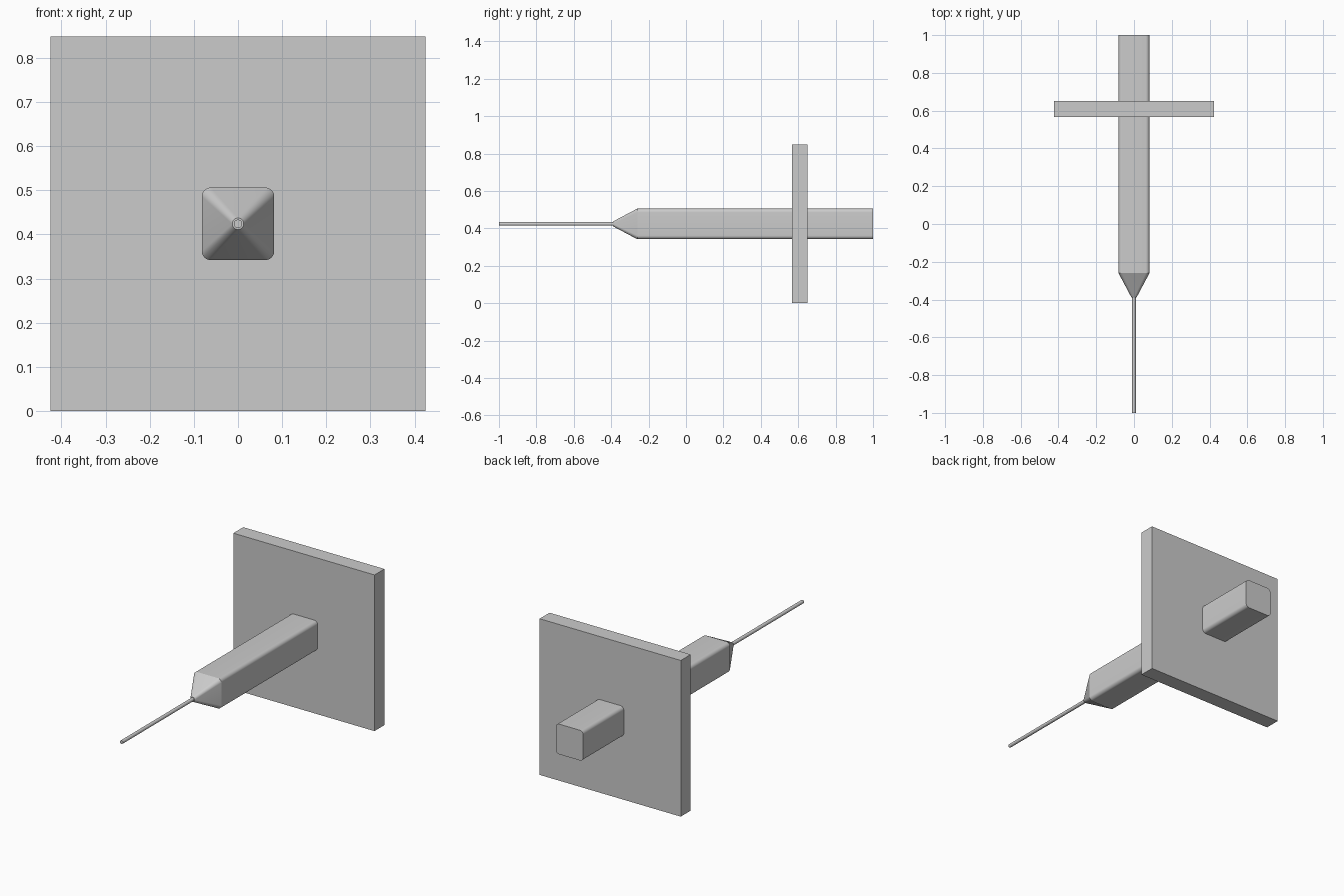
import bpy, bmesh, math

if "Cube" in bpy.data.objects:
    bpy.data.objects.remove(bpy.data.objects["Cube"])

CZ = 0.424  # height of the long axis


def ring(bm, y, half, radius, seg=8):
    """Rounded-square loop in the XZ plane; radius close to half gives a circle."""
    verts = []
    for q in range(4):
        mid = math.radians(45 + 90 * q)
        cx = math.copysign(half - radius, math.cos(mid))
        cz = math.copysign(half - radius, math.sin(mid))
        for i in range(seg + 1):
            a = math.radians(90 * q + 90 * i / seg)
            verts.append(bm.verts.new((cx + radius * math.cos(a), y,
                                       CZ + cz + radius * math.sin(a))))
    return verts


def loft(name, sections):
    """Skin a list of (y, half width, corner radius) and cap both ends."""
    bm = bmesh.new()
    rings = [ring(bm, *s) for s in sections]
    n = len(rings[0])
    for a, b in zip(rings, rings[1:]):
        for i in range(n):
            j = (i + 1) % n
            bm.faces.new((a[i], a[j], b[j], b[i]))
    bm.faces.new(rings[0])
    bm.faces.new(rings[-1])
    bmesh.ops.recalc_face_normals(bm, faces=bm.faces)
    mesh = bpy.data.meshes.new(name)
    bm.to_mesh(mesh)
    bm.free()
    obj = bpy.data.objects.new(name, mesh)
    bpy.context.collection.objects.link(obj)
    bpy.ops.object.select_all(action='DESELECT')
    obj.select_set(True)
    bpy.context.view_layer.objects.active = obj
    bpy.ops.object.shade_smooth_by_angle(angle=math.radians(25))
    return obj


# Rounded square bar with its tapered nose
loft("bar", [(1.0, 0.082, 0.02), (-0.26, 0.082, 0.02), (-0.39, 0.013, 0.0128)])

# Thin round needle, starting inside the nose
loft("needle", [(-0.37, 0.0095, 0.0094), (-1.0, 0.0095, 0.0094)])

# Square guard plate
bpy.ops.mesh.primitive_cube_add(size=1, location=(0, 0.608, CZ))
plate = bpy.context.object
plate.name = "guard_plate"
plate.scale = (0.848, 0.085, 0.848)
